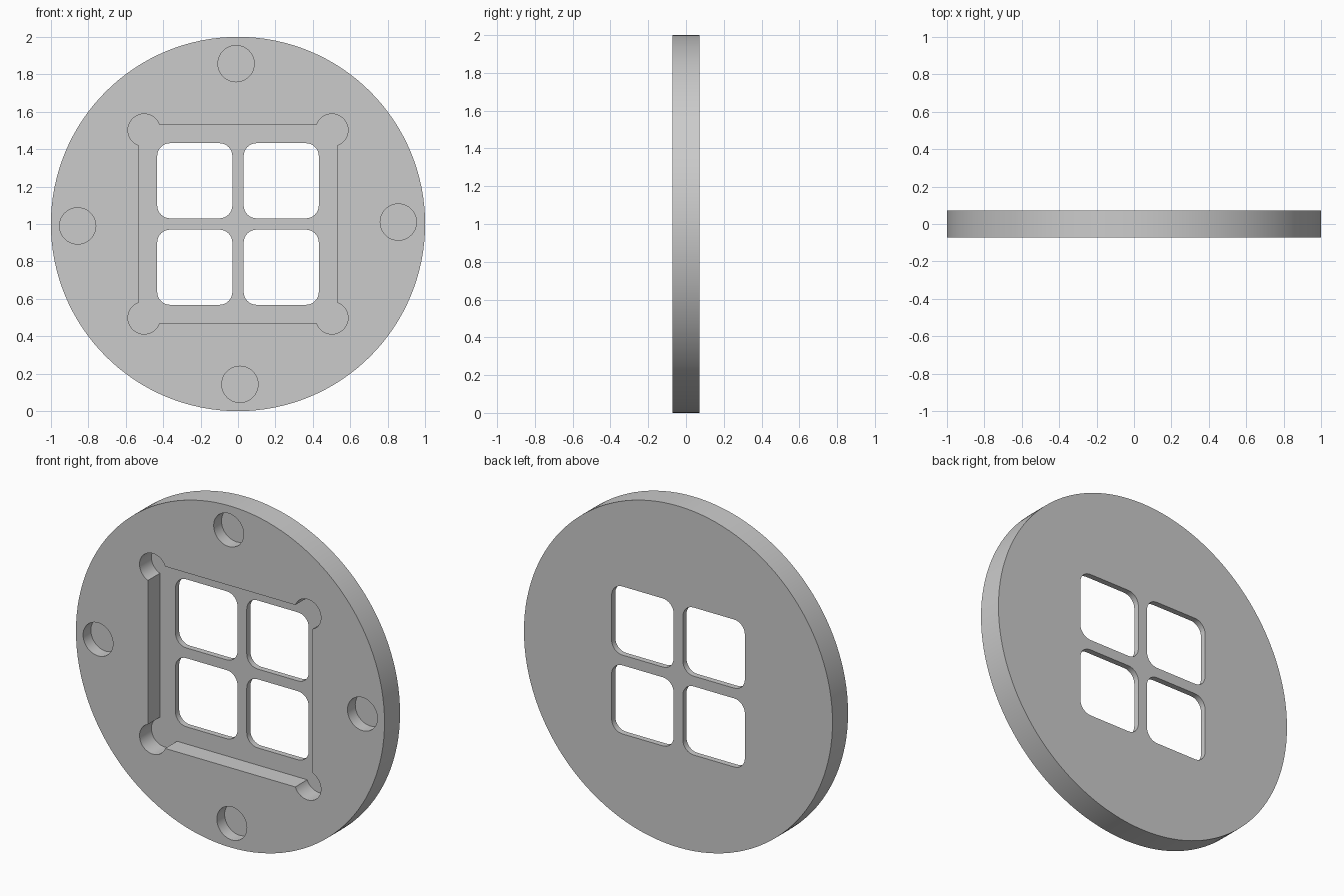
import bpy, bmesh, math
from mathutils import Matrix, Vector

cube = bpy.data.objects.get("Cube")
if cube:
    bpy.data.objects.remove(cube, do_unlink=True)

HALF = 0.072          # half the plate thickness
RECESS = 0.11         # depth of the square pocket
SOCKET = 0.072        # depth of the round sockets
OVER = 0.1            # how far cutters stick out in front

grey = bpy.data.materials.new("plain grey")
grey.use_nodes = True
grey.diffuse_color = (0.6, 0.6, 0.6, 1)
grey.node_tree.nodes["Principled BSDF"].inputs["Base Color"].default_value = (0.6, 0.6, 0.6, 1)


def finish(name, bm):
    mesh = bpy.data.meshes.new(name)
    bmesh.ops.recalc_face_normals(bm, faces=bm.faces)
    bm.to_mesh(mesh)
    bm.free()
    mesh.materials.append(grey)
    ob = bpy.data.objects.new(name, mesh)
    bpy.context.collection.objects.link(ob)
    return ob


def disc(name, x, z, radius, y0, y1, sides):
    """Cylinder along y."""
    bm = bmesh.new()
    place = Matrix.Translation((x, (y0 + y1) / 2, z)) @ Matrix.Rotation(math.pi / 2, 4, 'X')
    bmesh.ops.create_cone(bm, cap_ends=True, segments=sides, radius1=radius,
                          radius2=radius, depth=y1 - y0, matrix=place)
    return finish(name, bm)


def block(name, x, z, size, y0, y1, corner=0):
    """Square block along y with optional rounded corners."""
    bm = bmesh.new()
    place = Matrix.Translation((x, (y0 + y1) / 2, z)) @ Matrix.Diagonal((size, y1 - y0, size, 1))
    bmesh.ops.create_cube(bm, size=1, matrix=place)
    if corner:
        along = [e for e in bm.edges if abs(e.verts[0].co.y - e.verts[1].co.y) > 0.01]
        bmesh.ops.bevel(bm, geom=along, offset=corner, segments=8, profile=0.5, affect='EDGES')
    return finish(name, bm)


def cut(target, cutter):
    cutter.hide_render = True
    mod = target.modifiers.new("cut", 'BOOLEAN')
    mod.operation, mod.solver, mod.object = 'DIFFERENCE', 'EXACT', cutter
    bpy.context.view_layer.objects.active = target
    bpy.ops.object.modifier_apply(modifier=mod.name)
    bpy.data.objects.remove(cutter, do_unlink=True)


# Round plate standing upright
plate = disc("round_plate", 0, 1, 1, -HALF, HALF, 128)
front = -HALF - OVER

# Square pocket with round corner reliefs
cut(plate, block("pocket_cutter", 0, 1, 1.066, front, -HALF + RECESS))
corners = [(sx, sz) for sx in (-1, 1) for sz in (-1, 1)]
for sx, sz in corners:
    cut(plate, disc("relief_cutter", sx * 0.502, 1 + sz * 0.502, 0.086,
                    front, -HALF + RECESS, 48))

# Four rounded windows through the pocket floor
for sx, sz in corners:
    cut(plate, block("window_cutter", sx * 0.231, 1 + sz * 0.231, 0.402,
                     front, HALF + OVER, 0.07))

# Four blind sockets around the rim, turned very slightly
for i in range(4):
    a = 0.012 + i * math.pi / 2
    cut(plate, disc("socket_cutter", 0.857 * math.cos(a), 1 + 0.857 * math.sin(a), 0.097,
                    front, -HALF + SOCKET, 48))

# Smooth round walls, crisp rims
bpy.ops.object.select_all(action='DESELECT')
plate.select_set(True)
bpy.context.view_layer.objects.active = plate
bpy.ops.object.shade_smooth_by_angle(angle=math.radians(30))
